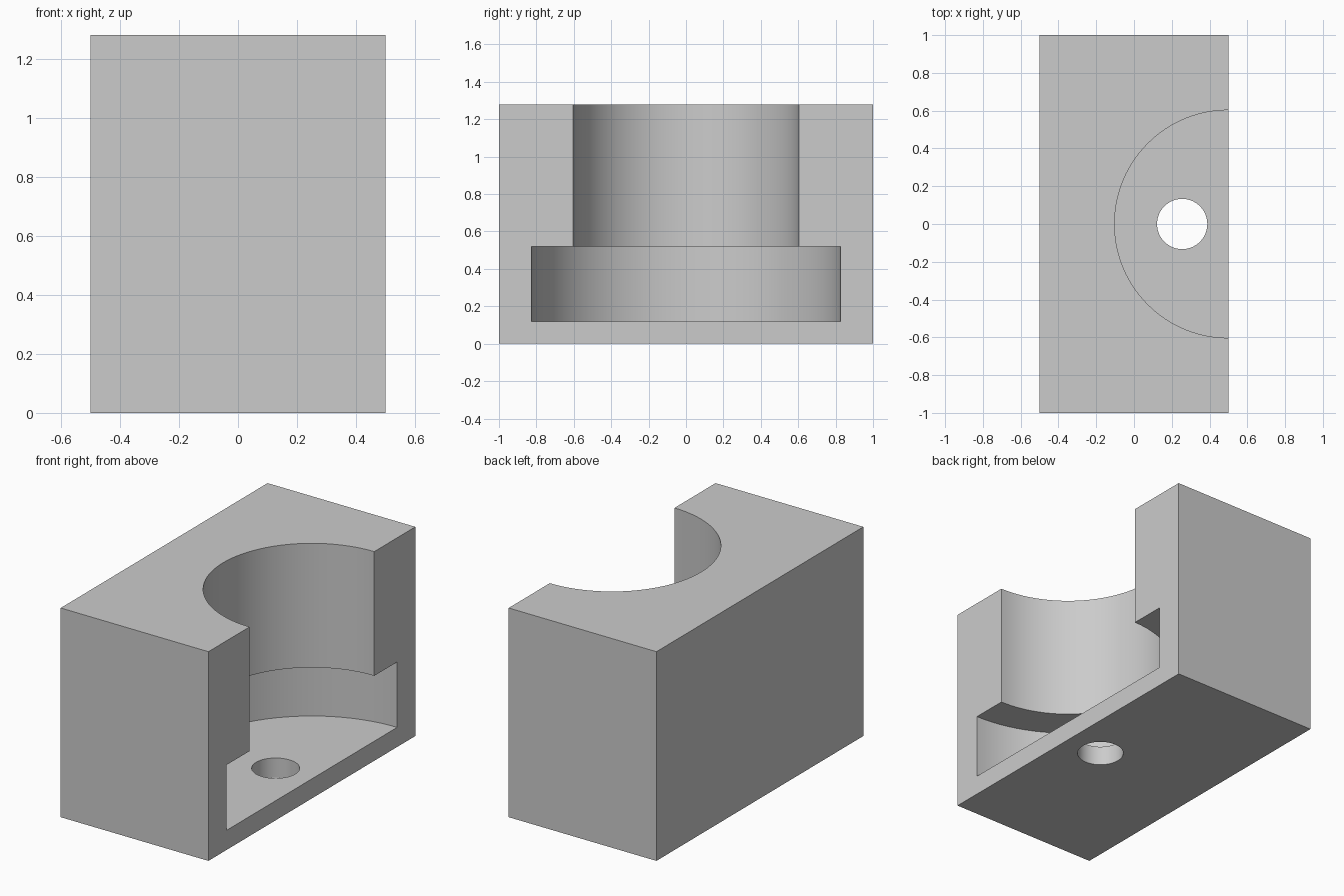
import bpy

default_cube = bpy.data.objects.get("Cube")
if default_cube:
    bpy.data.objects.remove(default_cube, do_unlink=True)

WIDTH, DEPTH, HEIGHT = 1.0, 2.0, 1.28
OPEN_SIDE = WIDTH / 2

# Plain grey material
grey = bpy.data.materials.new("plain_grey")
grey.use_nodes = True
colour = (0.6, 0.6, 0.6, 1)
grey.diffuse_color = colour
grey.node_tree.nodes["Principled BSDF"].inputs["Base Color"].default_value = colour

# Solid block
bpy.ops.mesh.primitive_cube_add(size=1, location=(0, 0, HEIGHT / 2))
block = bpy.context.object
block.name = "housing_block"
block.scale = (WIDTH, DEPTH, HEIGHT)
bpy.ops.object.transform_apply(location=True, rotation=False, scale=True)
block.data.materials.append(grey)


def bore(name, x, radius, bottom, top):
    """Cut a vertical round bore out of the block."""
    bpy.ops.mesh.primitive_cylinder_add(
        vertices=96, radius=radius, depth=top - bottom,
        location=(x, 0, (bottom + top) / 2))
    cutter = bpy.context.object
    cutter.name = name
    cutter.hide_render = True
    cutter.data.materials.append(grey)
    cut = block.modifiers.new(name, "BOOLEAN")
    cut.operation = "DIFFERENCE"
    cut.solver = "EXACT"
    cut.object = cutter
    bpy.ops.object.select_all(action="DESELECT")
    block.select_set(True)
    bpy.context.view_layer.objects.active = block
    bpy.ops.object.modifier_apply(modifier=cut.name)
    bpy.data.objects.remove(cutter, do_unlink=True)


# Wide lower pocket, narrower upper bore, and drain hole through the floor
bore("lower_pocket", OPEN_SIDE, 0.825, 0.12, 0.52)
bore("upper_bore", OPEN_SIDE, 0.603, 0.4, HEIGHT + 0.1)
bore("floor_hole", 0.255, 0.133, -0.1, 0.3)

# Smooth curved walls with crisp edges
bpy.ops.object.shade_smooth_by_angle(angle=0.5)
